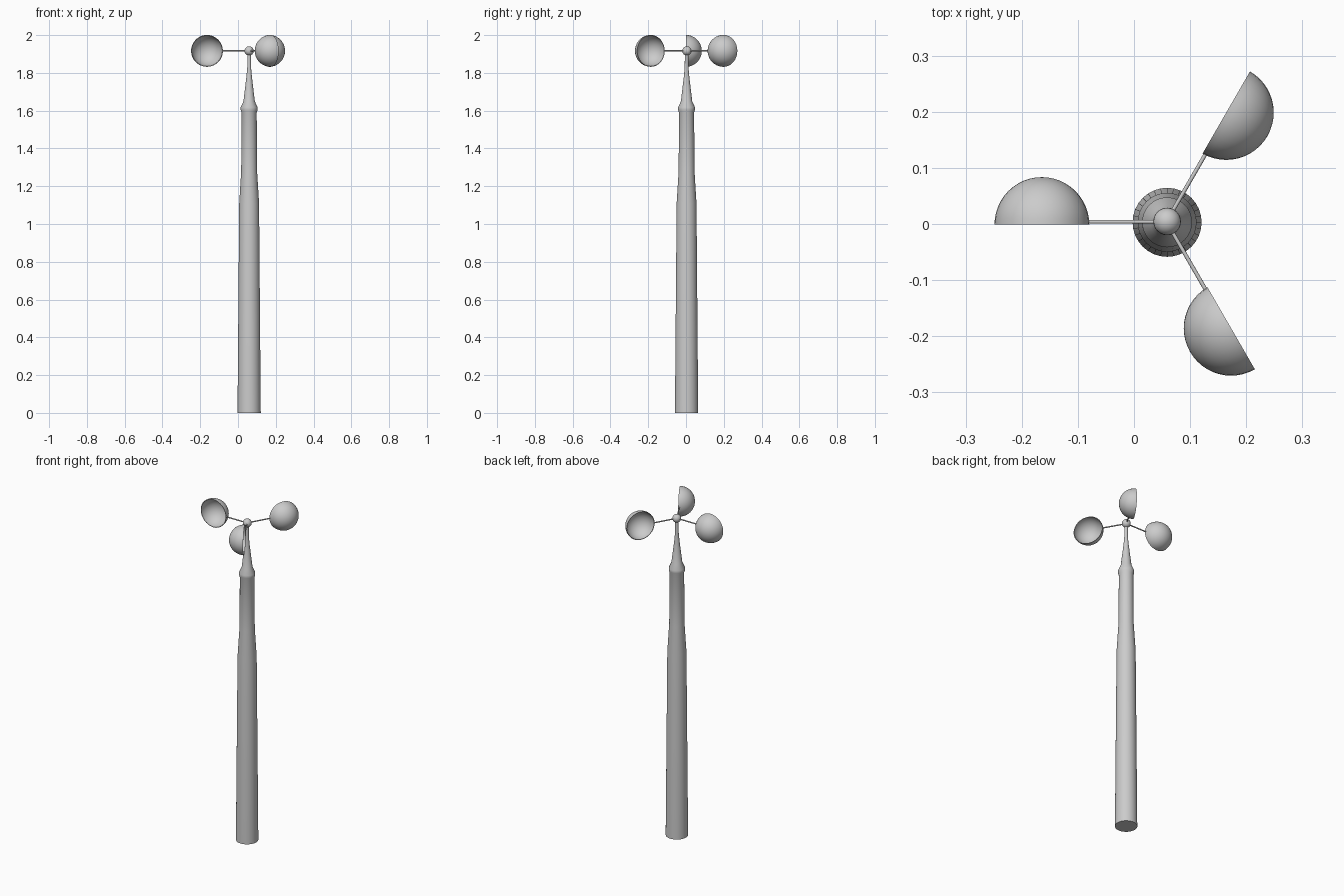
import bpy, bmesh
from math import pi, sin, cos, radians
from mathutils import Vector

if "Cube" in bpy.data.objects:
    bpy.data.objects.remove(bpy.data.objects["Cube"])

AXIS = Vector((0.059, 0.003, 0))       # pole axis
ROTOR = Vector((0.0578, 0.004, 1.9165))  # centre of the cup wheel
ARM, CUP_R = 0.222, 0.0845


def smooth(obj, angle=30):
    bpy.ops.object.select_all(action='DESELECT')
    obj.select_set(True)
    bpy.context.view_layer.objects.active = obj
    bpy.ops.object.shade_smooth_by_angle(angle=radians(angle))


def lathe(name, profile, steps, angle=30):
    """Revolve (radius, z) points around local z."""
    bm = bmesh.new()
    vs = [bm.verts.new((r, 0, z)) for r, z in profile]
    es = [bm.edges.new(p) for p in zip(vs, vs[1:])]
    bmesh.ops.spin(bm, geom=vs + es, cent=(0, 0, 0), axis=(0, 0, 1),
                   angle=2 * pi, steps=steps)
    bmesh.ops.remove_doubles(bm, verts=bm.verts, dist=1e-5)
    bmesh.ops.recalc_face_normals(bm, faces=bm.faces)
    mesh = bpy.data.meshes.new(name)
    bm.to_mesh(mesh)
    bm.free()
    obj = bpy.data.objects.new(name, mesh)
    bpy.context.collection.objects.link(obj)
    smooth(obj, angle)
    return obj


# Tapered pole with collar and thin neck
pole = lathe("pole", [
    (0, 0), (0.0615, 0), (0.0525, 1.11), (0.042, 1.28), (0.040, 1.59),
    (0.0445, 1.603), (0.0445, 1.618), (0.030, 1.65), (0.0145, 1.78),
    (0.010, 1.83), (0.009, 1.915), (0, 1.915)], 32)
pole.location = AXIS

# Ball hub
hub = lathe("hub", [(0.0245 * sin(pi * i / 12), -0.0245 * cos(pi * i / 12))
                    for i in range(13)], 24)
hub.location = (0.059, 0.0045, 1.9165)

# Hollow hemisphere section: outer skin, rim, inner skin
arc = [pi / 2 * i / 12 for i in range(13)]
inner = CUP_R - 0.003
cup_profile = [(CUP_R * sin(t), CUP_R * cos(t)) for t in arc]
cup_profile += [(inner * sin(t), inner * cos(t)) for t in reversed(arc)]

# Three arms, each with a cup facing along the turning direction
for i, deg in enumerate((60, 180, 300)):
    a = radians(deg)
    out = Vector((cos(a), sin(a), 0))
    dome = Vector((sin(a), -cos(a), 0))
    rod = lathe(f"arm_{i + 1}", [(0, 0), (0.0035, 0), (0.0035, ARM - CUP_R + 0.002),
                                 (0, ARM - CUP_R + 0.002)], 12, 40)
    rod.rotation_mode = 'QUATERNION'
    rod.rotation_quaternion = out.to_track_quat('Z', 'Y')
    rod.location = ROTOR
    cup = lathe(f"cup_{i + 1}", cup_profile, 32)
    cup.rotation_mode = 'QUATERNION'
    cup.rotation_quaternion = dome.to_track_quat('Z', 'Y')
    cup.location = ROTOR + out * ARM - dome * 0.005
